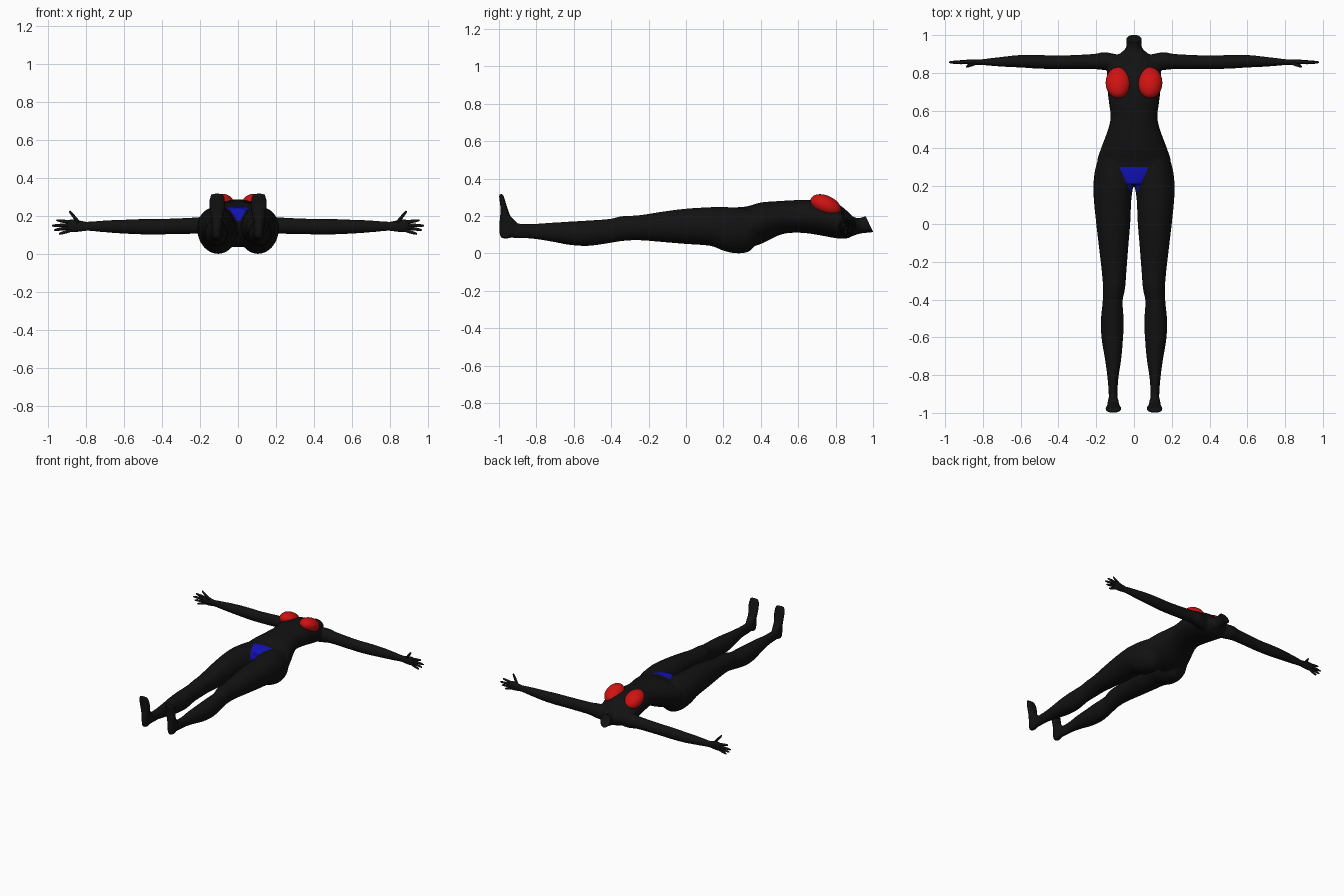
import bpy, bmesh, math
from mathutils import Vector

if "Cube" in bpy.data.objects:
    bpy.data.objects.remove(bpy.data.objects["Cube"])


def material(name, rgb):
    m = bpy.data.materials.new(name)
    m.diffuse_color = (*rgb, 1)
    m.use_nodes = True
    m.node_tree.nodes["Principled BSDF"].inputs["Base Color"].default_value = m.diffuse_color
    return m


BLACK = material("matte black", (0.006, 0.006, 0.006))
RED = material("red", (0.62, 0.006, 0.006))
BLUE = material("blue", (0.006, 0.006, 0.5))


def spline(rows, steps=5):
    """Smoothly interpolate rows of numbers (Catmull-Rom)."""
    out = []
    for i in range(len(rows) - 1):
        a, b, c, d = (rows[max(i - 1, 0)], rows[i], rows[i + 1],
                      rows[min(i + 2, len(rows) - 1)])
        for s in range(steps):
            t = s / steps
            out.append([q + 0.5 * t * (r - p + t * (2 * p - 5 * q + 4 * r - w + t * (3 * (q - r) + w - p)))
                        for p, q, r, w in zip(a, b, c, d)])
    return out + [list(rows[-1])]


def loft(bm, rows, axis, side=1, n=32):
    """Oval rings along an axis; each row is (position, u min, u max, v min, v max)."""
    rings = []
    for t, u0, u1, v0, v1 in spline(rows):
        ring = []
        for k in range(n):
            a = 2 * math.pi * k / n
            u = (u0 + u1) / 2 + (u1 - u0) / 2 * math.cos(a)
            v = (v0 + v1) / 2 + (v1 - v0) / 2 * math.sin(a)
            x, y, z = {'X': (t, u, v), 'Y': (u, t, v), 'Z': (u, v, t)}[axis]
            ring.append(bm.verts.new((x * side, y, z)))
        rings.append(ring)
    for r, s in zip(rings, rings[1:]):
        for k in range(n):
            bm.faces.new((r[k], r[(k + 1) % n], s[(k + 1) % n], s[k]))
    bm.faces.new(rings[0])
    bm.faces.new(rings[-1])


def finish(name, bm, mats):
    bmesh.ops.recalc_face_normals(bm, faces=bm.faces)
    me = bpy.data.meshes.new(name)
    bm.to_mesh(me)
    bm.free()
    for m in mats:
        me.materials.append(m)
    ob = bpy.data.objects.new(name, me)
    bpy.context.collection.objects.link(ob)
    for o in bpy.context.selected_objects:
        o.select_set(False)
    ob.select_set(True)
    bpy.context.view_layer.objects.active = ob
    bpy.ops.object.shade_smooth_by_angle(angle=math.radians(45))
    return ob


# Section extents of the torso and neck (x, z along y)
torso = [(.21, -.07, .07, .15, .235), (.27, -.17, .17, .06, .246), (.33, -.195, .195, .035, .252),
         (.4, -.175, .175, .05, .272), (.5, -.138, .138, .098, .28), (.57, -.124, .124, .11, .284),
         (.65, -.134, .134, .107, .287), (.74, -.142, .142, .092, .283), (.81, -.142, .142, .08, .265),
         (.86, -.13, .13, .08, .228), (.895, -.085, .085, .094, .195), (.93, -.045, .045, .105, .19),
         (.97, -.04, .04, .11, .202), (1.03, -.041, .041, .115, .215)]
# Leg with buttock
leg = [(.4, .04, .15, .08, .22), (.34, .008, .19, .012, .235), (.27, .002, .209, .0, .244),
       (.2, .004, .215, .014, .248), (.13, .014, .213, .04, .247), (0, .02, .2, .05, .239),
       (-.12, .03, .186, .06, .224), (-.25, .04, .171, .07, .204), (-.34, .047, .164, .066, .199),
       (-.41, .06, .166, .055, .184), (-.52, .054, .176, .04, .176), (-.62, .059, .17, .045, .17),
       (-.72, .068, .153, .063, .164), (-.82, .083, .14, .078, .158), (-.9, .087, .134, .08, .16),
       (-.95, .085, .136, .085, .165)]
# Foot, sole against the front (x, y along z)
foot = [(.08, .095, .127, -.985, -.945), (.095, .086, .135, -.995, -.92), (.13, .082, .138, -1, -.9),
        (.165, .08, .14, -.998, -.905), (.2, .075, .144, -.994, -.938), (.25, .066, .151, -.993, -.957),
        (.285, .067, .151, -.997, -.968), (.31, .075, .145, -1, -.976), (.318, .088, .132, -.997, -.982)]
# Arm (y, z along x)
arm = [(.04, .82, .89, .1, .19), (.1, .815, .9, .09, .2), (.16, .815, .91, .1, .2),
       (.22, .82, .9, .105, .192), (.4, .82, .892, .102, .184), (.5, .822, .895, .102, .183),
       (.6, .828, .895, .106, .18), (.7, .833, .885, .113, .176), (.8, .841, .873, .121, .169),
       (.83, .842, .872, .12, .17)]

src = bmesh.new()
loft(src, torso, 'Y')
for s in (1, -1):
    loft(src, leg, 'Y', s)
    loft(src, foot, 'Z', s)
    loft(src, arm, 'X', s)
base = finish("body_source", src, [BLACK])

# Fuse the body into one smooth skin
rm = base.modifiers.new("fuse", 'REMESH')
rm.mode, rm.voxel_size = 'VOXEL', 0.0065
sm = base.modifiers.new("soften", 'SMOOTH')
sm.factor, sm.iterations = 0.5, 7
dg = bpy.context.evaluated_depsgraph_get()
bm = bmesh.new()
bm.from_object(base, dg)
bpy.data.objects.remove(base)

# Slanted open end of the neck, closed with a flat cap
near = [g for seq in (bm.verts, bm.edges, bm.faces) for g in seq]
cut = bmesh.ops.bisect_plane(bm, geom=near, plane_co=(0, .96, .2), plane_no=(0, .085, .04), clear_outer=True)
bmesh.ops.holes_fill(bm, edges=[e for e in bm.edges if e.is_boundary], sides=0)

# Blue front patch: cut its straight borders, then colour the faces inside
TOP, LOW, W_TOP, W_LOW = .303, .195, .078, .03
slope = (W_TOP - W_LOW) / (TOP - LOW)
for co, no in (((0, TOP, 0), (0, 1, 0)), ((W_TOP, TOP, 0), (1, -slope, 0)), ((-W_TOP, TOP, 0), (-1, -slope, 0))):
    fs = [f for f in bm.faces
          if abs(f.calc_center_median().x) < .11 and .17 < f.calc_center_median().y < .33
          and f.calc_center_median().z > .16]
    geom = set(fs) | {e for f in fs for e in f.edges} | {v for f in fs for v in f.verts}
    bmesh.ops.bisect_plane(bm, geom=list(geom), plane_co=co, plane_no=no)
for f in bm.faces:
    c = f.calc_center_median()
    inside = c.y < TOP and abs(c.x) < W_TOP - slope * (TOP - c.y)
    f.material_index = 1 if inside and c.y > .17 and c.z > .175 else 0
finish("body", bm, [BLACK, BLUE])

# Hands: palm, four fanned fingers and a raised thumb
fingers = [((.875, .857, .126), (.942, .852, .104)), ((.885, .858, .138), (.968, .854, .125)),
           ((.885, .859, .152), (.98, .856, .148)), ((.88, .858, .166), (.957, .855, .177)),
           ((.835, .853, .16), (.888, .832, .226))]
for s, label in ((1, "right"), (-1, "left")):
    bm = bmesh.new()
    loft(bm, [(.79, .843, .871, .123, .167), (.82, .841, .871, .119, .172), (.86, .842, .872, .115, .18),
              (.89, .847, .869, .118, .178), (.9, .853, .865, .128, .168)], 'X', s)
    for p, q in fingers:
        p, q = Vector((p[0] * s, *p[1:])), Vector((q[0] * s, *q[1:]))
        d = q - p
        rot = d.to_track_quat('Z', 'Y').to_matrix().to_4x4()
        made = bmesh.ops.create_uvsphere(bm, u_segments=12, v_segments=10, radius=1)["verts"]
        for v in made:
            # capsule-like taper towards the tip
            h = (v.co.z + 1) / 2
            r = .0105 - .0035 * h
            ring = math.hypot(v.co.x, v.co.y)
            k = r * ring ** .4 / ring if ring > 1e-4 else 0
            v.co = p + rot @ Vector((v.co.x * k, v.co.y * k, h * d.length))
    finish(label + "_hand", bm, [BLACK])

# Red chest cups
for s, label in ((1, "right"), (-1, "left")):
    bm = bmesh.new()
    made = bmesh.ops.create_uvsphere(bm, u_segments=40, v_segments=24, radius=1)["verts"]
    for v in made:
        x, y, z = v.co
        v.co = (s * .084 + x * .066, .748 + y * .081 - .016 * z, .256 + z * .059 - y * .012)
    finish(label + "_chest_cup", bm, [RED])
